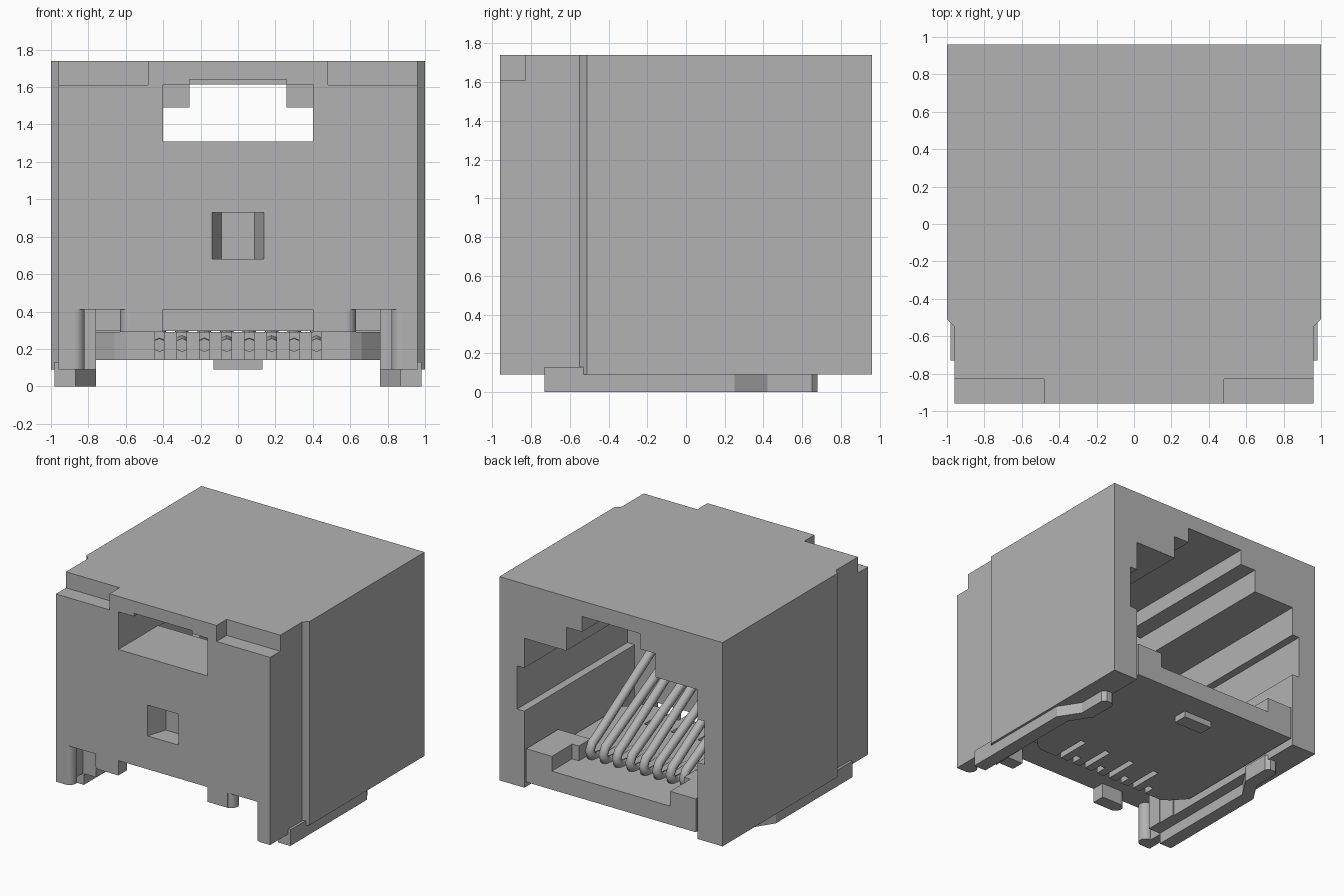
import bpy, bmesh
from mathutils import Vector

if "Cube" in bpy.data.objects:
    bpy.data.objects.remove(bpy.data.objects["Cube"], do_unlink=True)

grey = bpy.data.materials.new("plain_grey")
grey.use_nodes = True
grey.diffuse_color = (0.45, 0.45, 0.45, 1)
grey.node_tree.nodes["Principled BSDF"].inputs["Base Color"].default_value = (0.45, 0.45, 0.45, 1)


def prism(name, pts, axis, a, b):
    """Extrude a 2D profile along an axis from a to b."""
    place = {"x": lambda p, t: (t, p[0], p[1]),
             "y": lambda p, t: (p[0], t, p[1]),
             "z": lambda p, t: (p[0], p[1], t)}[axis]
    bm = bmesh.new()
    face = bm.faces.new([bm.verts.new(place(p, a)) for p in pts])
    ext = bmesh.ops.extrude_face_region(bm, geom=[face])
    moved = [v for v in ext["geom"] if isinstance(v, bmesh.types.BMVert)]
    bmesh.ops.translate(bm, verts=moved, vec=Vector(place((0, 0), b - a)))
    bmesh.ops.recalc_face_normals(bm, faces=bm.faces[:])
    mesh = bpy.data.meshes.new(name)
    bm.to_mesh(mesh)
    bm.free()
    mesh.materials.append(grey)
    obj = bpy.data.objects.new(name, mesh)
    bpy.context.collection.objects.link(obj)
    return obj


def box(name, x0, x1, y0, y1, z0, z1):
    return prism(name, [(x0, y0), (x1, y0), (x1, y1), (x0, y1)], "z", z0, z1)


def mirrored(half):
    """Close a half profile by reflecting it across the centre line."""
    return half + [(-x, v) for x, v in reversed(half)]


def carve(obj, cutters):
    for c in cutters:
        c.hide_render = True
        m = obj.modifiers.new("carve", "BOOLEAN")
        m.operation, m.solver, m.object = "DIFFERENCE", "EXACT", c
        bpy.context.view_layer.update()
        with bpy.context.temp_override(object=obj, active_object=obj):
            bpy.ops.object.modifier_apply(modifier=m.name)
        bpy.data.objects.remove(c, do_unlink=True)


# Housing with narrower front end
FRONT, BACK, TOP, BASE = -0.96, 0.96, 1.74, 0.09
housing = prism("housing", mirrored([(0.96, FRONT), (0.96, -0.55), (1, -0.51), (1, BACK)]),
                "z", BASE, TOP)

# Stepped socket opening, window, pocket and underside recesses
cutters = [
    prism("socket_cut", mirrored([(0.776, 0), (0.776, 0.71), (0.84, 0.71), (0.84, 1.06),
                                  (0.776, 1.06), (0.776, 1.3), (0.4, 1.3), (0.4, 1.49),
                                  (0.26, 1.49), (0.26, 1.615)]), "y", -0.45, 1.1),
    prism("window_cut", mirrored([(0.4, 1.31), (0.4, 1.615), (0.26, 1.615), (0.26, 1.64)]),
          "y", -1.1, -0.4),
    prism("pocket_cut", mirrored([(0.14, -1), (0.14, FRONT), (0.087, -0.8)]), "z", 0.68, 0.93),
    box("recess_cut", -0.76, 0.76, -0.85, -0.55, 0, 0.41),
    box("plate_slot_cut", -0.765, 0.765, -0.6, -0.4, 0, 0.295),
    box("front_arch_cut", -0.4, 0.4, -1.1, -0.8, 0, 0.41),
    box("front_gap_cut", -0.77, 0.77, -1.1, -0.8, 0, 0.29),
]
for s in (-1, 1):
    lo, hi = sorted((0.58 * s, 0.88 * s))
    cutters.append(box("side_notch_cut", lo, hi, -1.1, -0.73, 0, 0.41))
    lo, hi = sorted((0.48 * s, 1.1 * s))
    cutters.append(box("top_step_cut", lo, hi, -1.1, -0.83, 1.61, 2))
carve(housing, cutters)

# Rounded ends of the front wall, and bent board clips
for s, side in ((1, "left"), (-1, "right")):
    for x, low in ((0.875, BASE), (0.575, 0.29)):
        bpy.ops.mesh.primitive_cylinder_add(vertices=24, radius=0.055, depth=0.41 - low,
                                            location=(s * x, -0.905, (0.41 + low) / 2))
        post = bpy.context.object
        post.name = side + "_wall_end"
        post.data.materials.append(grey)
        bpy.ops.object.shade_smooth_by_angle()
    clip = [(0.98, -0.73), (0.98, 0.25), (0.87, 0.42), (0.87, 0.65), (0.84, 0.68),
            (0.79, 0.68), (0.76, 0.65), (0.76, 0.42), (0.87, 0.25), (0.87, -0.73)]
    prism(side + "_board_clip", [(s * x, y) for x, y in clip], "z", 0, 0.13)

# Contact tray with slotted front edge
tray = prism("contact_tray", mirrored([(0.6, -0.4), (0.66, -0.36), (0.76, -0.25), (0.76, BACK)]),
             "z", 0.14, 0.29)
xs = [-0.42 + 0.12 * i for i in range(8)]
carve(tray, [box("slit_cut", x - 0.025, x + 0.025, -0.6, (-0.3, -0.1)[i % 2], 0, 0.5)
             for i, x in enumerate(xs)])
box("tray_key", -0.13, 0.13, 0.64, 0.76, BASE, 0.14)
for s, side in ((1, "left"), (-1, "right")):
    arm = [(0.76, BACK), (0.53, BACK), (0.53, 0.7), (0.47, 0.7), (0.47, 0.55), (0.76, 0.55)]
    prism(side + "_tray_arm", [(s * x, y) for x, y in arm], "z", 0.29, 0.41)

# Sprung contact wires, bent round at the socket mouth
for i, x in enumerate(xs):
    curve = bpy.data.curves.new("contact_wire", "CURVE")
    curve.dimensions = "3D"
    curve.bevel_depth, curve.bevel_resolution, curve.use_fill_caps = 0.036, 2, True
    path = [(-0.35, 0.22), (0.45, 0.27), (0.55, 0.28), (0.61, 0.31), (0.63, 0.36),
            (0.6, 0.41), (0.54, 0.44), (-0.15, 0.86 if i % 2 else 0.8), (-0.47, 0.95)]
    spline = curve.splines.new("POLY")
    spline.points.add(len(path) - 1)
    for p, (y, z) in zip(spline.points, path):
        p.co = (x, y, z, 1)
    curve.materials.append(grey)
    bpy.context.collection.objects.link(bpy.data.objects.new("contact_wire", curve))
